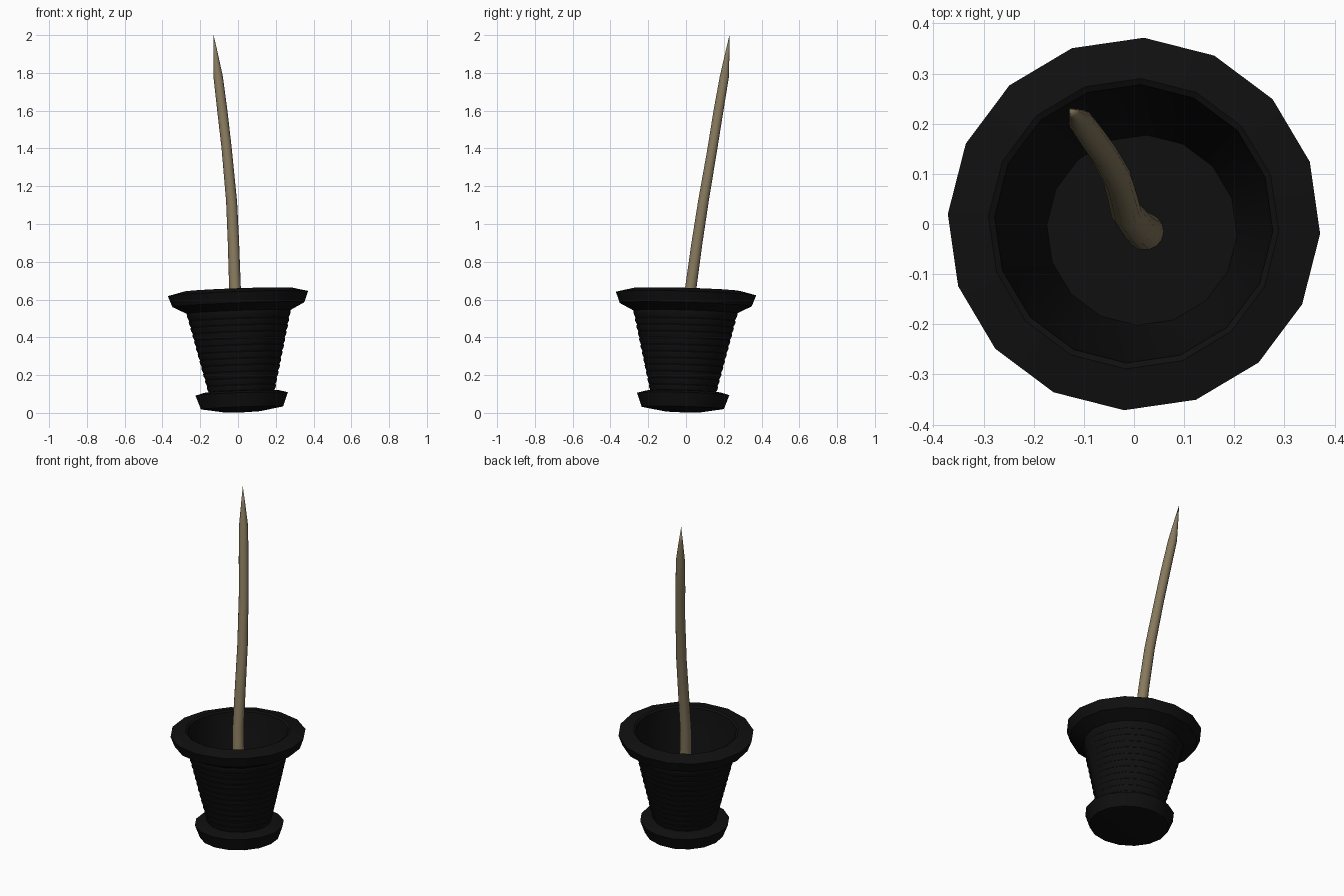
import bpy, bmesh, math
from mathutils import Matrix, Vector

if "Cube" in bpy.data.objects:
    bpy.data.objects.remove(bpy.data.objects["Cube"])


def material(name, rgb):
    mat = bpy.data.materials.new(name)
    mat.use_nodes = True
    mat.diffuse_color = (*rgb, 1)
    mat.node_tree.nodes["Principled BSDF"].inputs["Base Color"].default_value = (*rgb, 1)
    return mat


black = material("black plastic", (0.005, 0.005, 0.005))
wood = material("tan wood", (0.24, 0.19, 0.11))


def loft(name, rings, sides, mat, start=0.0):
    """Join horizontal rings given as (centre x, centre y, z, radius); caps both ends."""
    bm = bmesh.new()
    loops = []
    for cx, cy, z, r in rings:
        if r == 0:
            loops.append([bm.verts.new((cx, cy, z))] * sides)
            continue
        angles = [start + math.tau * i / sides for i in range(sides)]
        loops.append([bm.verts.new((cx + r * math.cos(a), cy + r * math.sin(a), z)) for a in angles])
    for low, high in zip(loops, loops[1:]):
        for i in range(sides):
            j = (i + 1) % sides
            corners = list(dict.fromkeys((low[i], low[j], high[j], high[i])))
            bm.faces.new(corners)
    bmesh.ops.recalc_face_normals(bm, faces=bm.faces)
    mesh = bpy.data.meshes.new(name)
    bm.to_mesh(mesh)
    bm.free()
    mesh.materials.append(mat)
    obj = bpy.data.objects.new(name, mesh)
    bpy.context.collection.objects.link(obj)
    bpy.ops.object.select_all(action="DESELECT")
    obj.select_set(True)
    bpy.context.view_layer.objects.active = obj
    bpy.ops.object.shade_smooth_by_angle(angle=math.radians(35))
    return obj


def lathe(name, profile):
    """Spin a (radius, z) profile, then lean it about the rim centre."""
    obj = loft(name, [(0, 0, z, r) for r, z in profile], 16, black, math.radians(-3))
    pivot = Vector((0, 0, 0.63))
    lean = Matrix.Rotation(-0.036, 4, "Y") @ Matrix.Rotation(-0.028, 4, "X")
    obj.data.transform(Matrix.Translation(pivot) @ lean @ Matrix.Translation(-pivot))
    return obj


# Saucer with a flared side and a sloping top
lathe("saucer", [(0, 0.002), (0.1, 0.006), (0.218, 0.026), (0.245, 0.1),
                 (0.2, 0.112), (0.17, 0.115), (0, 0.115)])

# Pot: ribbed tapering wall, wide rim, inner wall and floor
ribs = 12
wall = []
for i in range(ribs):
    for t, bulge in ((0, 0), (0.6, 0.005), (0.9, 0.004)):
        f = (i + t) / ribs
        wall.append((0.172 + 0.1 * f + bulge, 0.11 + 0.42 * f))
rim = [(0.276, 0.535), (0.35, 0.573), (0.372, 0.632), (0.29, 0.652), (0.278, 0.645)]
inside = [(0.266, 0.53), (0.19, 0.19), (0, 0.19)]
lathe("pot", [(0, 0.11)] + wall + rim + inside)

# Bent stem that tapers to a point
path = [(0.025, -0.016, 0.02, 0), (0.025, -0.016, 0.02, 0.038), (0.022, -0.015, 0.2, 0.037),
        (0.006, -0.003, 0.42, 0.034), (-0.016, 0.025, 0.66, 0.031), (-0.024, 0.058, 0.9, 0.03),
        (-0.034, 0.092, 1.12, 0.029), (-0.06, 0.14, 1.4, 0.027), (-0.083, 0.172, 1.6, 0.027),
        (-0.105, 0.203, 1.78, 0.025), (-0.118, 0.218, 1.9, 0.012), (-0.129, 0.23, 2.0, 0)]
loft("stem", path, 14, wood)
